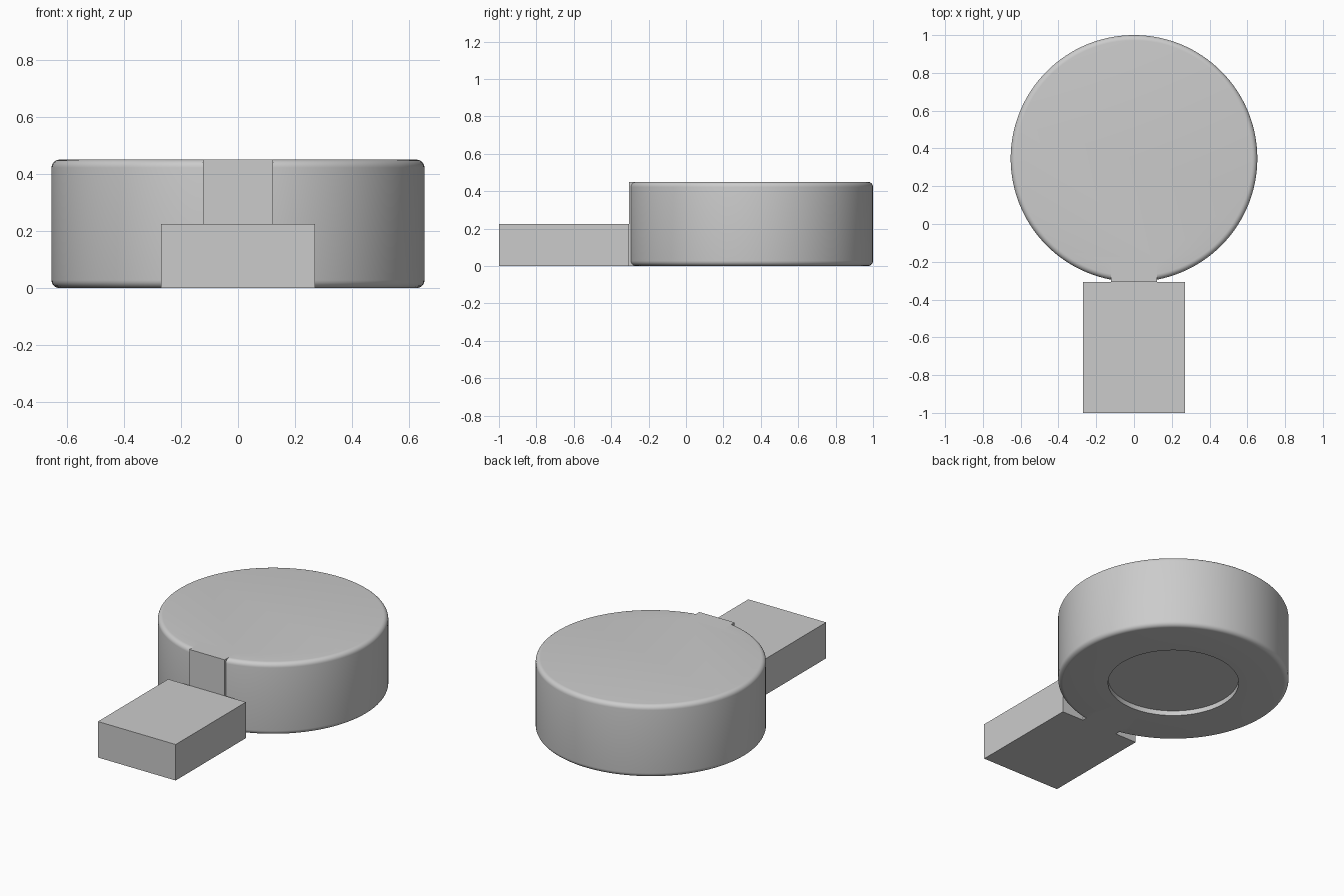
import bpy, bmesh, math

if "Cube" in bpy.data.objects:
    bpy.data.objects.remove(bpy.data.objects["Cube"])

R, H, F = 0.653, 0.45, 0.028      # disc radius, height, edge rounding
CY = 1.0 - R                      # disc centre in y
FRONT = -0.306                    # flat face where the handle meets the disc


def add_object(name, bm):
    bmesh.ops.recalc_face_normals(bm, faces=bm.faces)
    mesh = bpy.data.meshes.new(name)
    bm.to_mesh(mesh)
    bm.free()
    ob = bpy.data.objects.new(name, mesh)
    bpy.context.collection.objects.link(ob)
    return ob


def box(name, x, y0, y1, z1):
    bm = bmesh.new()
    bmesh.ops.create_cube(bm, size=1)
    for v in bm.verts:
        v.co = (v.co.x * 2 * x, y0 + (v.co.y + 0.5) * (y1 - y0), (v.co.z + 0.5) * z1)
    return add_object(name, bm)


def lathe(name, profile, n=128):
    bm = bmesh.new()
    rings = []
    for r, z in profile:
        rings.append([bm.verts.new((r * math.cos(2 * math.pi * i / n),
                                    CY + r * math.sin(2 * math.pi * i / n), z))
                      for i in range(n)])
    for a, b in zip(rings, rings[1:]):
        for i in range(n):
            j = (i + 1) % n
            bm.faces.new((a[i], a[j], b[j], b[i]))
    bm.faces.new(rings[0])
    bm.faces.new(rings[-1])
    return add_object(name, bm)


def corner(z, start):
    # quarter-round edge of the disc
    return [(R - F + F * math.cos(math.radians(start + 15 * k)),
             z + F * math.sin(math.radians(start + 15 * k))) for k in range(7)]


# round body with rounded rims and a shallow recess underneath
profile = [(0.37, 0.03), (0.37, 0.0)] + corner(F, -90) + corner(H - F, 0)
disc = lathe("round_body", profile)

# sharp-edged neck that squares off the front of the body
neck = box("neck_helper", 0.122, FRONT, -0.2, H)
mod = disc.modifiers.new("neck", 'BOOLEAN')
mod.operation = 'UNION'
mod.solver = 'EXACT'
mod.object = neck
bpy.context.view_layer.objects.active = disc
disc.select_set(True)
bpy.ops.object.modifier_apply(modifier=mod.name)
bpy.data.objects.remove(neck)
bpy.ops.object.shade_smooth_by_angle(angle=math.radians(30))

# rectangular handle
box("handle", 0.269, -1.0, FRONT, 0.225)
